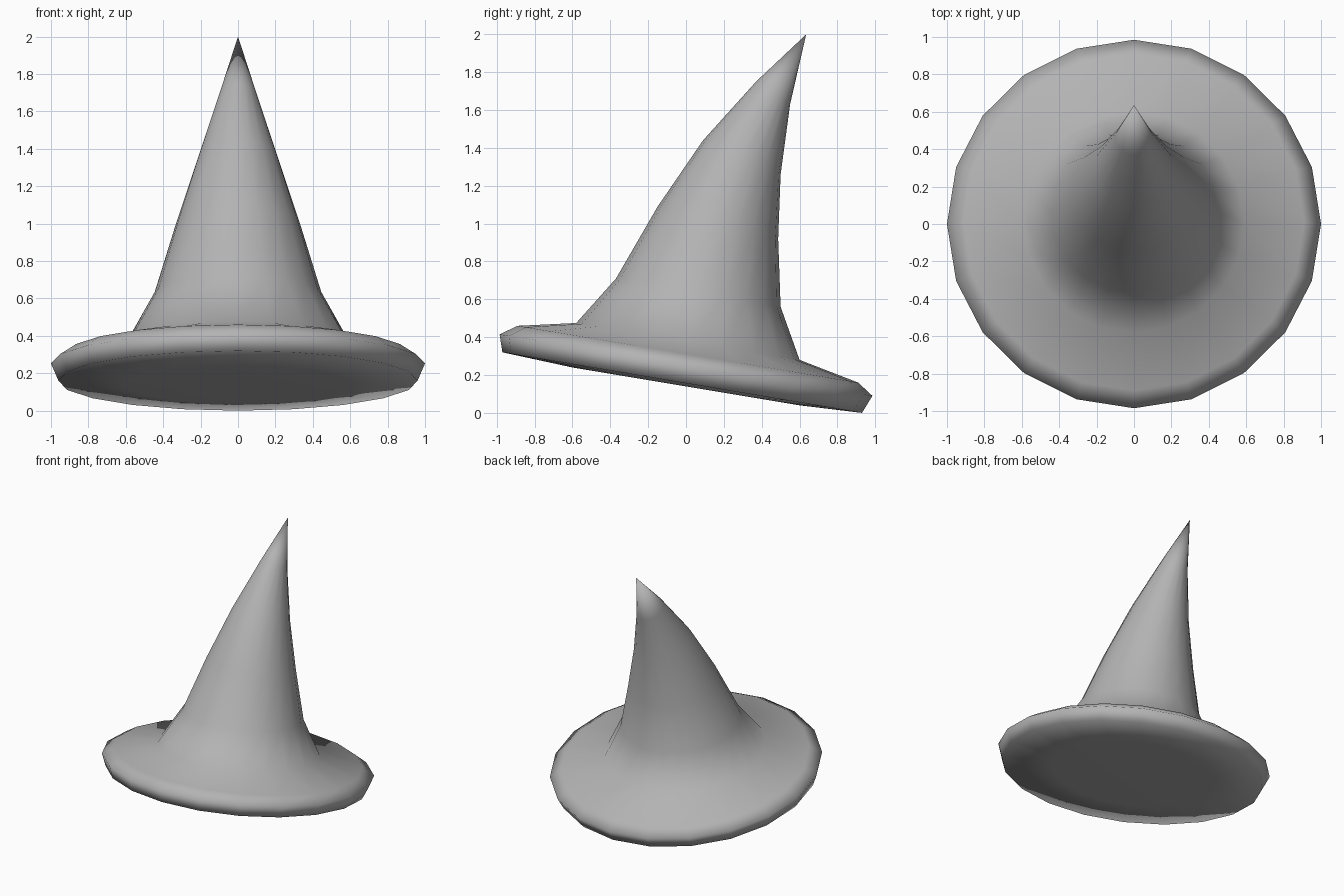
import bpy
import bmesh
import math
from mathutils import Vector

cube = bpy.data.objects.get("Cube")
if cube:
    bpy.data.objects.remove(cube, do_unlink=True)

SIDES = 20

# Single mid-grey felt material
felt = bpy.data.materials.new("grey_felt")
felt.use_nodes = True
GREY = (0.45, 0.45, 0.45, 1.0)
felt.diffuse_color = GREY
felt.node_tree.nodes["Principled BSDF"].inputs["Base Color"].default_value = GREY

# Each tilted ring: front (y, z), back (y, z), half width in x
rings = [
    ((-0.60, 0.24), (0.60, 0.04), 0.60),     # underside
    ((-0.97, 0.32), (0.93, 0.00), 0.96),     # brim lower edge
    ((-0.985, 0.415), (0.985, 0.09), 1.00),  # brim outer edge
    ((-0.89, 0.46), (0.91, 0.16), 0.91),     # brim upper edge
    ((-0.58, 0.475), (0.60, 0.28), 0.59),    # foot of the crown
    ((-0.37, 0.71), (0.50, 0.56), 0.445),    # crown, bending backwards
    ((-0.15, 1.09), (0.487, 0.92), 0.33),
    ((0.09, 1.44), (0.50, 1.26), 0.215),
    ((0.37, 1.75), (0.55, 1.63), 0.10),
]
UNDERSIDE_CENTRE = (0, 0, 0.14)
TIP = (0, 0.635, 2.0)


def add_ring(bm, front, back, half_width):
    """Elliptical loop running through a front and a back point."""
    a, b = Vector((0, *front)), Vector((0, *back))
    verts = []
    for i in range(SIDES):
        t = 2 * math.pi * i / SIDES
        p = a.lerp(b, (1 - math.cos(t)) / 2)
        p.x = half_width * math.sin(t)
        verts.append(bm.verts.new(p))
    return verts


def fan(bm, loop, apex):
    """Close a loop to a point."""
    tip = bm.verts.new(apex)
    for i in range(SIDES):
        bm.faces.new((loop[i], loop[(i + 1) % SIDES], tip))


bm = bmesh.new()
loops = [add_ring(bm, *r) for r in rings]

# Skin between neighbouring rings
for lower, upper in zip(loops, loops[1:]):
    for i in range(SIDES):
        j = (i + 1) % SIDES
        bm.faces.new((lower[i], lower[j], upper[j], upper[i]))

fan(bm, loops[0], UNDERSIDE_CENTRE)
fan(bm, loops[-1], TIP)
bmesh.ops.recalc_face_normals(bm, faces=bm.faces)
for f in bm.faces:
    f.smooth = True

mesh = bpy.data.meshes.new("pointed_hat")
bm.to_mesh(mesh)
bm.free()
mesh.materials.append(felt)
hat = bpy.data.objects.new("pointed_hat", mesh)
bpy.context.collection.objects.link(hat)
